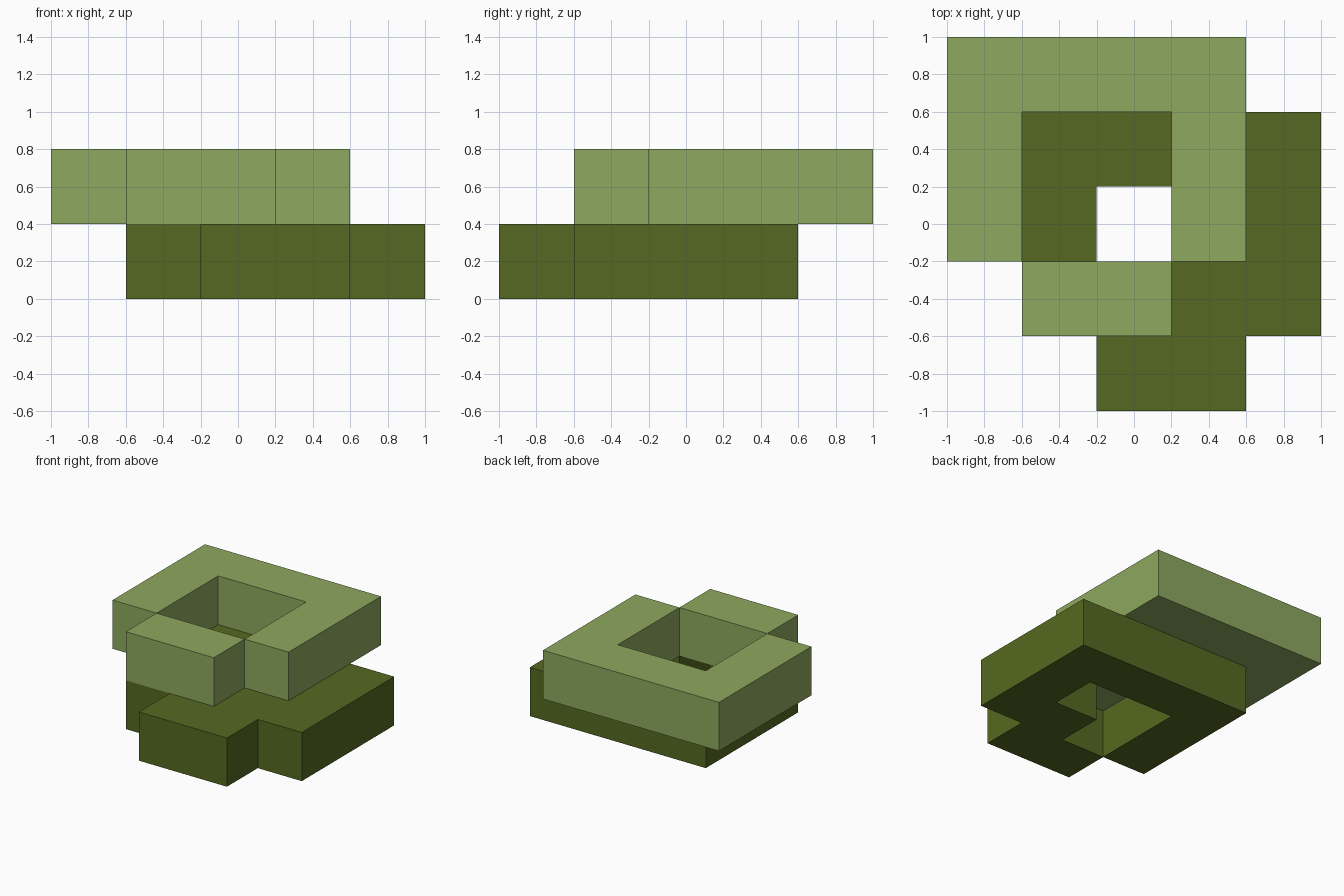
import bpy
import bmesh

if "Cube" in bpy.data.objects:
    bpy.data.objects.remove(bpy.data.objects["Cube"])


def material(name, color):
    m = bpy.data.materials.new(name)
    m.diffuse_color = (*color, 1.0)
    m.use_nodes = True
    m.node_tree.nodes["Principled BSDF"].inputs["Base Color"].default_value = m.diffuse_color
    return m


def prism(name, outline, z0, z1, mat):
    """Extrude a counter-clockwise outline from z0 up to z1."""
    bm = bmesh.new()
    base = bm.faces.new([bm.verts.new((x, y, z0)) for x, y in outline])
    extruded = bmesh.ops.extrude_face_region(bm, geom=[base], use_keep_orig=True)
    top = [g for g in extruded["geom"] if isinstance(g, bmesh.types.BMVert)]
    bmesh.ops.translate(bm, verts=top, vec=(0, 0, z1 - z0))
    bmesh.ops.recalc_face_normals(bm, faces=bm.faces[:])
    mesh = bpy.data.meshes.new(name)
    bm.to_mesh(mesh)
    bm.free()
    mesh.materials.append(mat)
    obj = bpy.data.objects.new(name, mesh)
    bpy.context.collection.objects.link(obj)
    return obj


light = material("light olive", (0.270, 0.392, 0.114))
dark = material("dark olive", (0.091, 0.141, 0.015))

# Lower layer: ring around an L-shaped hole, with the front bar joined by a corner block
prism("lower_ring", [
    (-0.6, -0.6), (-0.2, -0.6), (-0.2, 0.2), (0.6, 0.2), (0.6, -0.2),
    (0.2, -0.2), (0.2, -0.6), (-0.2, -0.6), (-0.2, -1.0), (0.6, -1.0),
    (0.6, -0.6), (1.0, -0.6), (1.0, 0.6), (-0.6, 0.6)], 0.0, 0.4, dark)

# Upper layer: U-shaped frame open to the front
prism("upper_frame", [
    (-1.0, -0.2), (-0.6, -0.2), (-0.6, 0.6), (0.2, 0.6), (0.2, -0.2),
    (0.6, -0.2), (0.6, 1.0), (-1.0, 1.0)], 0.4, 0.8, light)

# Upper layer: front bar meeting the frame only along its corner edges
prism("upper_front_bar", [
    (-0.6, -0.6), (0.2, -0.6), (0.2, -0.2), (-0.6, -0.2)], 0.4, 0.8, light)
